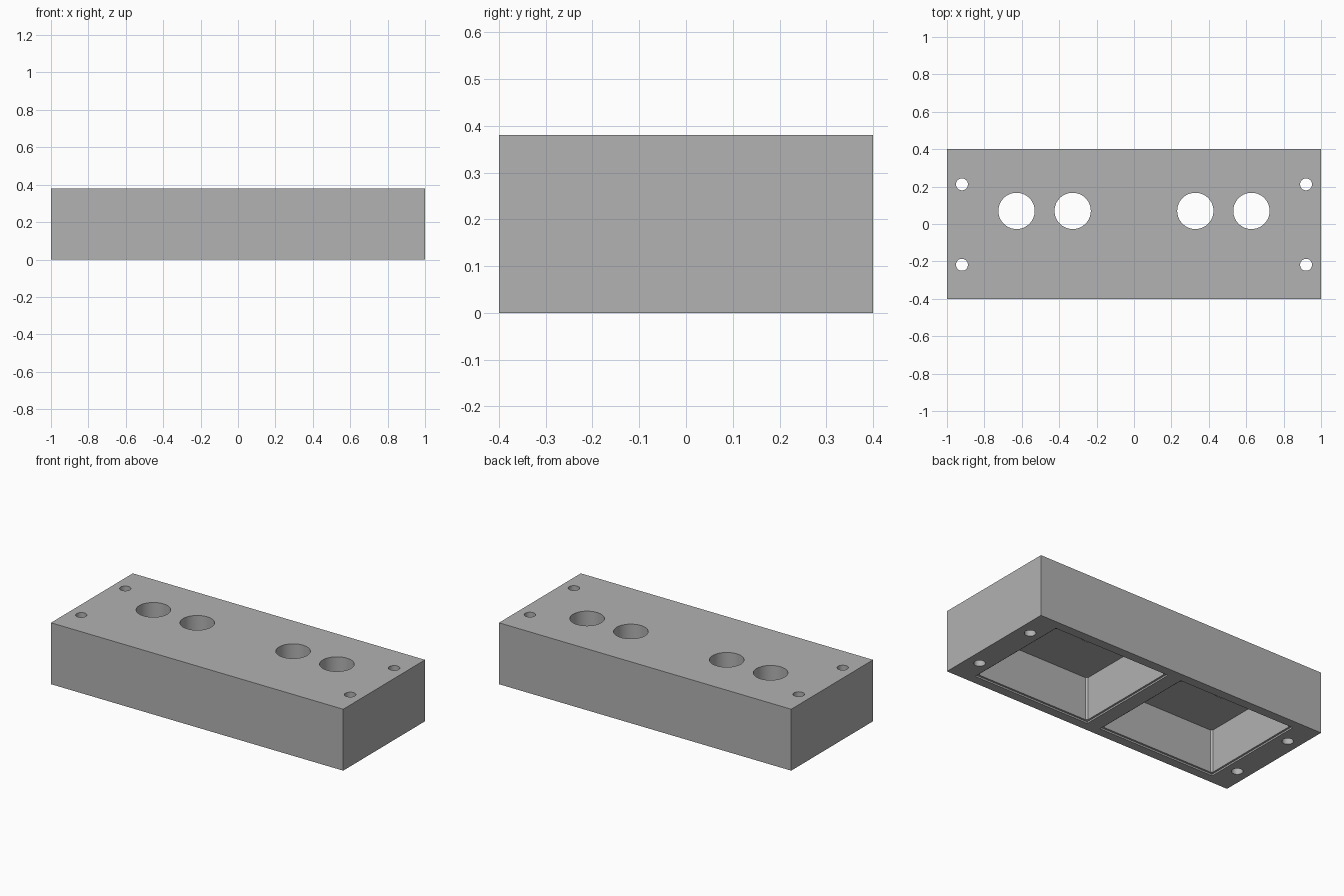
import bpy
import bmesh
import math
from mathutils import Matrix

default = bpy.data.objects.get("Cube")
if default:
    bpy.data.objects.remove(default, do_unlink=True)

LENGTH, DEPTH, HEIGHT = 2.0, 0.8, 0.38
POCKET_TOP = 0.275

grey = bpy.data.materials.new("plain grey")
grey.use_nodes = True
colour = (0.445, 0.445, 0.445, 1)
grey.diffuse_color = colour
grey.node_tree.nodes["Principled BSDF"].inputs["Base Color"].default_value = colour


def finish(name, bm):
    mesh = bpy.data.meshes.new(name)
    bm.to_mesh(mesh)
    bm.free()
    mesh.materials.append(grey)
    obj = bpy.data.objects.new(name, mesh)
    bpy.context.collection.objects.link(obj)
    return obj


def box(name, size, centre, corner=0):
    bm = bmesh.new()
    bmesh.ops.create_cube(bm, size=1, matrix=Matrix.Translation(centre) @ Matrix.Diagonal((*size, 1)))
    if corner:
        upright = [e for e in bm.edges if abs(e.verts[0].co.z - e.verts[1].co.z) > 0.01]
        bmesh.ops.bevel(bm, geom=upright, offset=corner, segments=1, affect='EDGES')
    return finish(name, bm)


def cylinder(name, radius, x, y, sides):
    bm = bmesh.new()
    bmesh.ops.create_cone(bm, cap_ends=True, segments=sides, radius1=radius, radius2=radius,
                          depth=1, matrix=Matrix.Translation((x, y, HEIGHT / 2)))
    return finish(name, bm)


def cut(body, cutter):
    mod = body.modifiers.new("cut", 'BOOLEAN')
    mod.operation = 'DIFFERENCE'
    mod.solver = 'EXACT'
    mod.object = cutter
    bpy.context.view_layer.objects.active = body
    bpy.ops.object.modifier_apply(modifier=mod.name)
    bpy.data.objects.remove(cutter, do_unlink=True)


# Solid enclosure block
body = box("enclosure", (LENGTH, DEPTH, HEIGHT), (0, 0, HEIGHT / 2))

for side in (-1, 1):
    # Deep pocket on the underside with a shallow lip around its opening
    x = side * 0.446
    cut(body, box("pocket", (0.776, 0.662, 2 * POCKET_TOP), (x, 0, 0), corner=0.01))
    cut(body, box("pocket_lip", (0.8, 0.686, 0.02), (x, 0, 0)))
    # Pair of large round openings in the top
    for hole_x in (0.328, 0.628):
        cut(body, cylinder("round_opening", 0.097, side * hole_x, 0.07, 64))
    # Screw holes at the corners
    for y in (-0.218, 0.212):
        cut(body, cylinder("screw_hole", 0.032, side * 0.92, y, 32))

bpy.ops.object.select_all(action='DESELECT')
body.select_set(True)
bpy.context.view_layer.objects.active = body
bpy.ops.object.shade_smooth_by_angle(angle=math.radians(30))
